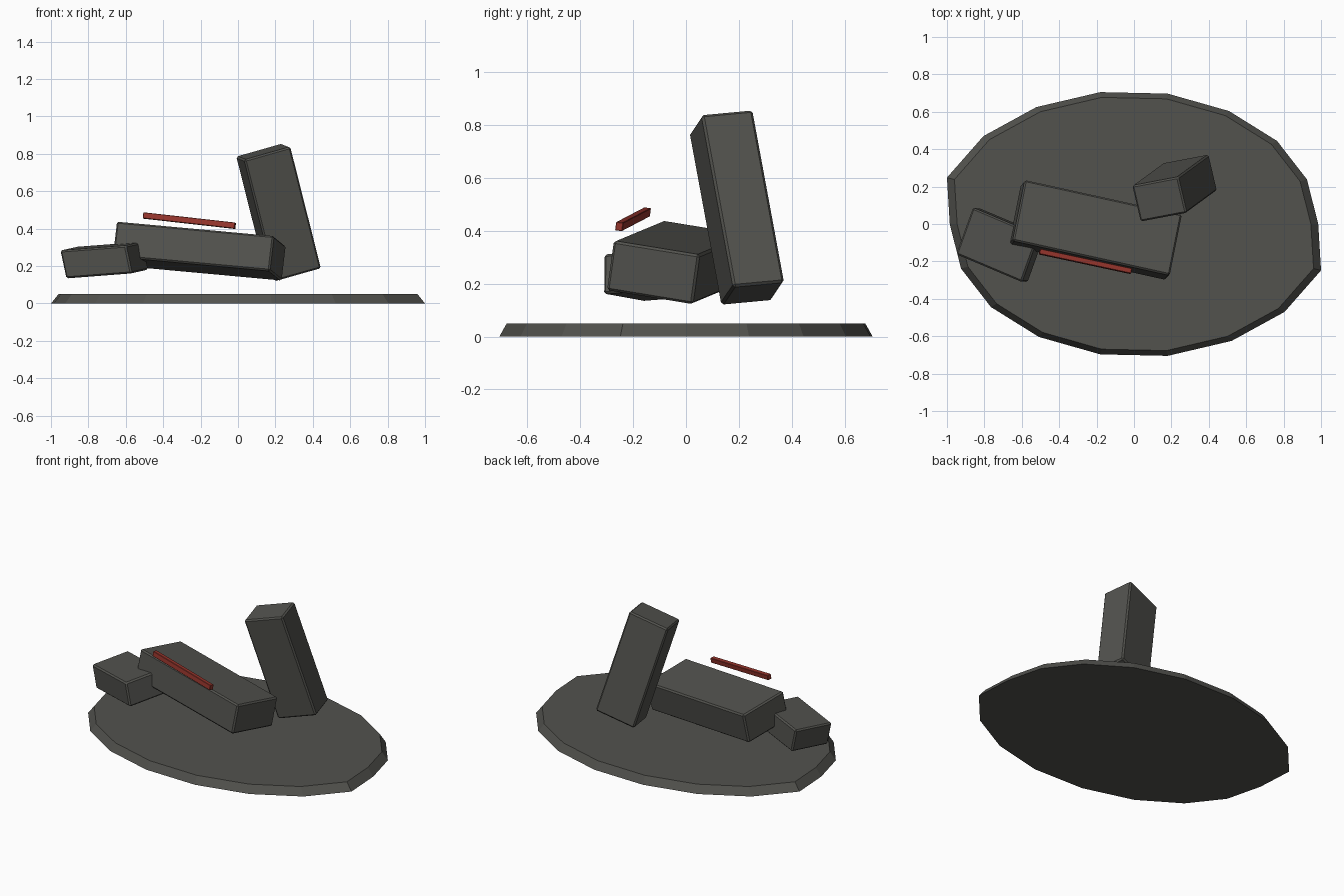
import bpy, bmesh
from mathutils import Matrix, Vector

cube = bpy.data.objects.get("Cube")
if cube:
    bpy.data.objects.remove(cube, do_unlink=True)


def make_material(name, rgb):
    mat = bpy.data.materials.new(name)
    mat.use_nodes = True
    color = (*rgb, 1.0)
    mat.diffuse_color = color
    bsdf = mat.node_tree.nodes["Principled BSDF"]
    bsdf.inputs["Base Color"].default_value = color
    bsdf.inputs["Roughness"].default_value = 0.9
    return mat


def finish(bm, name, mat):
    bmesh.ops.recalc_face_normals(bm, faces=bm.faces)
    mesh = bpy.data.meshes.new(name)
    bm.to_mesh(mesh)
    bm.free()
    mesh.materials.append(mat)
    obj = bpy.data.objects.new(name, mesh)
    bpy.context.collection.objects.link(obj)
    return obj


def tilted_block(name, mat, center, length, width, height, bevel):
    """Box spanned by three full edge vectors, with chamfered edges."""
    bm = bmesh.new()
    axes = Matrix((length, width, height)).transposed().to_4x4()
    bmesh.ops.create_cube(bm, size=1, matrix=Matrix.Translation(center) @ axes)
    obj = finish(bm, name, mat)
    mod = obj.modifiers.new("chamfer", "BEVEL")
    mod.width = bevel
    mod.segments = 1
    return obj


stone = make_material("dark grey stone", (0.085, 0.085, 0.076))
red = make_material("dull red", (0.30, 0.035, 0.025))

# Ground plate: half outline, repeated by a half turn, with sloping rim
half = [(0.985, 0), (0.925, 0.238), (0.765, 0.444), (0.508, 0.604), (0.18, 0.697),
        (-0.18, 0.705), (-0.522, 0.625), (-0.805, 0.47), (-1.0, 0.248)]
outline = half + [(-x, -y) for x, y in half]
bm = bmesh.new()
bottom = [bm.verts.new((x, y, 0)) for x, y in outline]
top = [bm.verts.new((x * 0.96, y * 0.96, 0.05)) for x, y in outline]
bm.faces.new(bottom)
bm.faces.new(top)
for i in range(len(outline)):
    j = (i + 1) % len(outline)
    bm.faces.new((bottom[i], bottom[j], top[j], top[i]))
finish(bm, "ground_plate", stone)

# Leaning and fallen stone blocks
tilted_block("leaning_block", stone, (0.217, 0.192, 0.487),
             (0.247, 0.047, 0.07), (-0.045, 0.193, 0.018), (-0.164, -0.12, 0.65), 0.009)
tilted_block("fallen_slab", stone, (-0.207, -0.032, 0.28),
             (0.84, -0.185, -0.077), (0.065, 0.325, -0.053), (0.022, 0.026, 0.187), 0.009)
tilted_block("small_block", stone, (-0.715, -0.112, 0.232),
             (0.352, -0.149, 0.027), (0.09, 0.25, 0.02), (-0.032, 0.002, 0.15), 0.009)

# Red bar hovering over the slab's front edge
tilted_block("red_bar", red, (-0.26, -0.2, 0.443),
             (0.49, -0.105, -0.055), (0.006, 0.027, -0.003), (0.003, 0.004, 0.032), 0.002)
